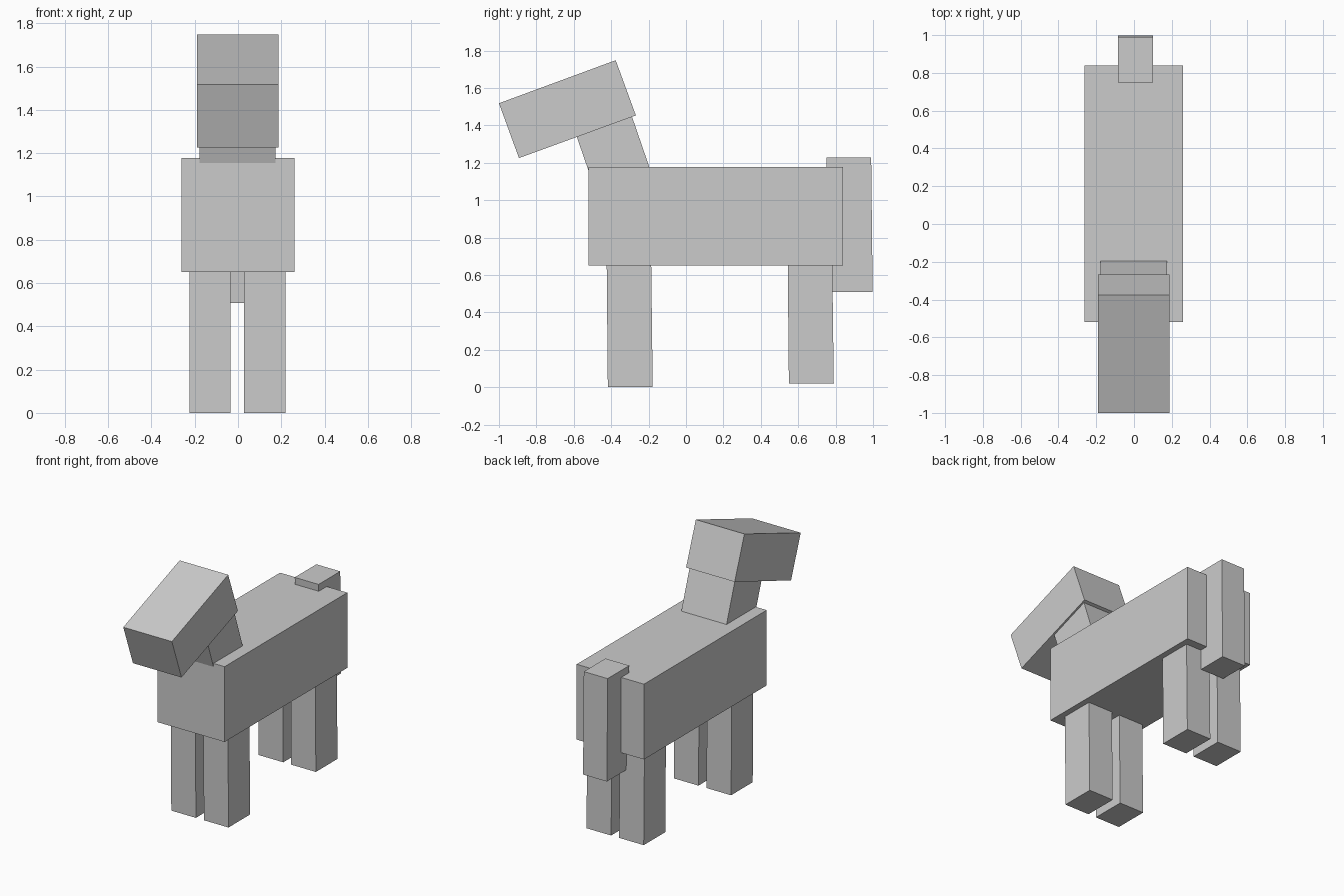
import bpy
import bmesh

if "Cube" in bpy.data.objects:
    bpy.data.objects.remove(bpy.data.objects["Cube"])


def slab(name, profile, x0, x1):
    """Extrude a (y, z) side profile across the width from x0 to x1."""
    bm = bmesh.new()
    face = bm.faces.new([bm.verts.new((x0, y, z)) for y, z in profile])
    moved = bmesh.ops.extrude_face_region(bm, geom=[face])["geom"]
    verts = [v for v in moved if isinstance(v, bmesh.types.BMVert)]
    bmesh.ops.translate(bm, verts=verts, vec=(x1 - x0, 0, 0))
    bmesh.ops.recalc_face_normals(bm, faces=bm.faces)
    mesh = bpy.data.meshes.new(name)
    bm.to_mesh(mesh)
    bm.free()
    obj = bpy.data.objects.new(name, mesh)
    bpy.context.collection.objects.link(obj)
    return obj


# Body
slab("body", [(-0.52, 0.65), (0.84, 0.65), (0.84, 1.178), (-0.52, 1.178)], -0.262, 0.26)

# Neck leans forward and runs down into the body
slab("neck", [(-0.467, 1.0), (-0.172, 1.107), (-0.29, 1.45), (-0.585, 1.342)], -0.177, 0.174)

# Head tilted nose-down
slab("head", [(-0.893, 1.225), (-0.268, 1.453), (-0.376, 1.748), (-1.0, 1.518)], -0.19, 0.187)

# Legs, very slightly slanted
for side, x0 in (("right", -0.225), ("left", 0.028)):
    for end, y0, z0 in (("front", -0.418, 0.0), ("back", 0.55, 0.02)):
        slab(f"{end}_{side}_leg",
             [(y0, z0), (y0 + 0.24, z0), (y0 + 0.232, 0.66), (y0 - 0.006, 0.66)],
             x0, x0 + 0.191)

# Tail hangs behind the body and pokes just above the back
slab("tail", [(0.783, 0.508), (0.998, 0.508), (0.99, 1.227), (0.75, 1.227)], -0.085, 0.1)
